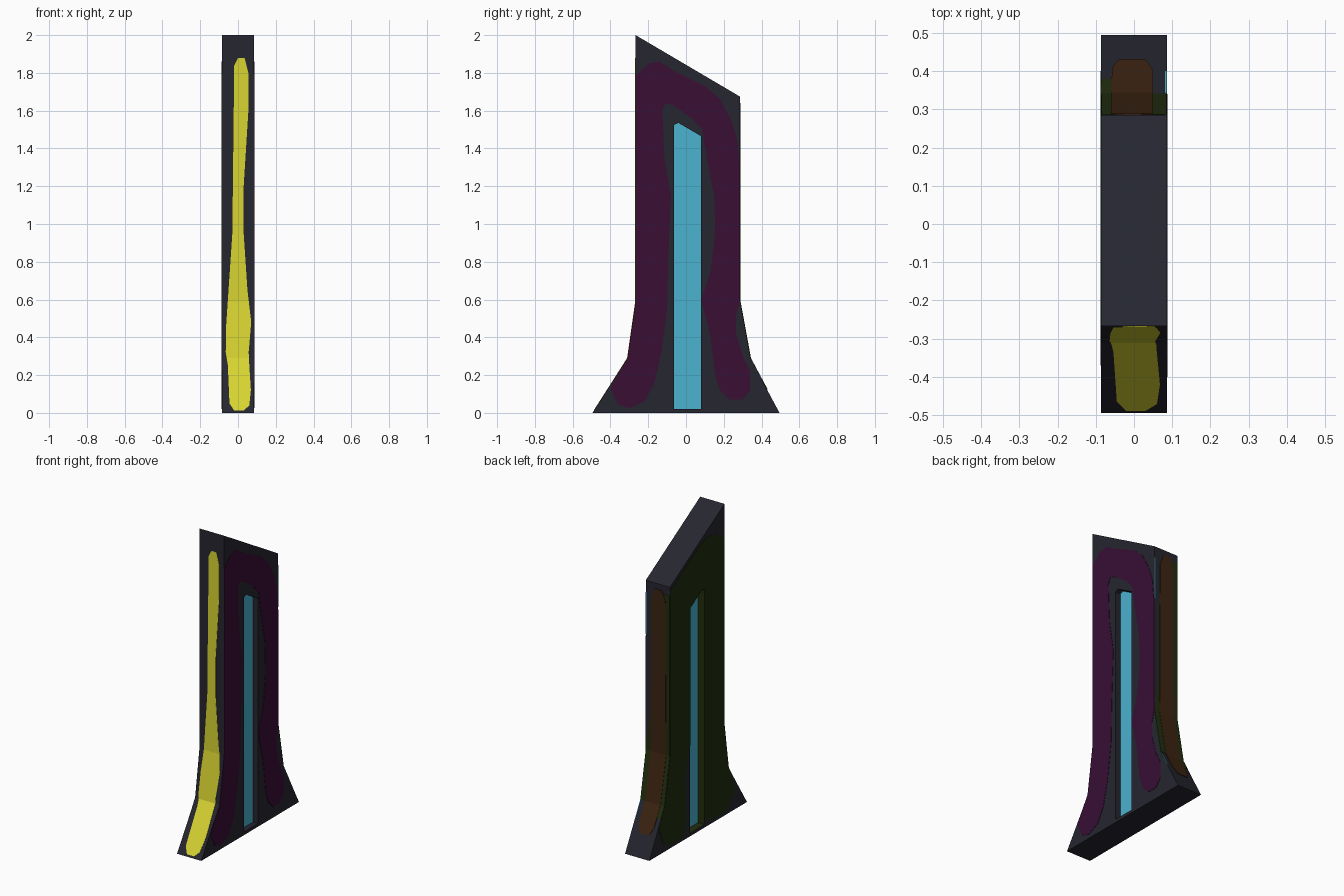
import bpy, bmesh

if "Cube" in bpy.data.objects:
    bpy.data.objects.remove(bpy.data.objects["Cube"])

H = 0.086  # half thickness of the slab


def material(name, rgb):
    m = bpy.data.materials.new(name)
    m.diffuse_color = (*rgb, 1)
    m.use_nodes = True
    m.node_tree.nodes["Principled BSDF"].inputs["Base Color"].default_value = m.diffuse_color
    return m


SLATE = material("slate", (0.0185, 0.0194, 0.029))
PURPLE = material("dark purple", (0.0395, 0.0044, 0.0343))
CYAN = material("cyan", (0.069, 0.445, 0.623))
YELLOW = material("yellow", (0.69, 0.66, 0.032))
OLIVE = material("dark olive", (0.0144, 0.0273, 0.0044))
BROWN = material("dark brown", (0.0452, 0.0176, 0.006))


def add_object(name, bm, *mats):
    bmesh.ops.recalc_face_normals(bm, faces=bm.faces)
    me = bpy.data.meshes.new(name)
    bm.to_mesh(me)
    bm.free()
    for m in mats:
        me.materials.append(m)
    ob = bpy.data.objects.new(name, me)
    bpy.context.collection.objects.link(ob)
    return ob


def prism(name, yz, x0, x1, *mats):
    """Extrude a side profile along x."""
    bm = bmesh.new()
    face = bm.faces.new([bm.verts.new((x0, y, z)) for y, z in yz])
    new = bmesh.ops.extrude_face_region(bm, geom=[face])["geom"]
    bmesh.ops.translate(bm, vec=(x1 - x0, 0, 0),
                        verts=[v for v in new if isinstance(v, bmesh.types.BMVert)])
    return add_object(name, bm, *mats)


# Slab with flared foot and slanted top
FRONT = [(-0.495, 0), (-0.31, 0.29), (-0.267, 0.59), (-0.267, 2.0)]
BACK = [(0.495, 0), (0.34, 0.29), (0.285, 0.59), (0.285, 1.675)]
body = prism("slab_body", FRONT + BACK[::-1], -H, H, SLATE, CYAN, OLIVE)

# Long slot recessed into both sides
WINDOW = [(-0.063, 0.02), (0.08, 0.02), (0.08, 1.465), (-0.04, 1.535), (-0.063, 1.525)]
cutters = [prism("slot_cutter", WINDOW, 0.05, 0.2),
           prism("slot_cutter", WINDOW, -0.2, -0.04)]
for c in cutters:
    c.hide_render = True
    mod = body.modifiers.new("slot", "BOOLEAN")
    mod.object = c
    mod.solver = "EXACT"
bpy.context.view_layer.update()
cut = bpy.data.meshes.new_from_object(
    body.evaluated_get(bpy.context.evaluated_depsgraph_get()))
body.modifiers.clear()
body.data = cut
for c in cutters:
    bpy.data.objects.remove(c)
cut.materials.clear()
for m in (SLATE, CYAN, OLIVE):
    cut.materials.append(m)

# Slot floors cyan, left slot walls olive
for p in cut.polygons:
    c = p.center
    in_slot = abs(c.y) < 0.1 and 0.01 < c.z < 1.6 and abs(c.x) > 0.01
    if in_slot and abs(p.normal.x) > 0.9 and abs(c.x) < 0.07:
        p.material_index = 1
    elif in_slot and c.x < 0 and abs(p.normal.x) < 0.1:
        p.material_index = 2
    else:
        p.material_index = 0


def edge_y(profile, z):
    for (y0, z0), (y1, z1) in zip(profile, profile[1:]):
        if z <= z1 + 1e-6:
            return y0 + (y1 - y0) * (z - z0) / (z1 - z0)
    return profile[-1][0]


def edge_plate(name, xz, profile, lift, mat):
    """Thin painted plate that follows the bent front or back edge."""
    bm = bmesh.new()
    bm.faces.new([bm.verts.new((x, 0, z)) for x, z in xz])
    bmesh.ops.triangulate(bm, faces=bm.faces)
    for z in (0.29, 0.59):
        bmesh.ops.bisect_plane(bm, geom=bm.verts[:] + bm.edges[:] + bm.faces[:],
                               plane_co=(0, 0, z), plane_no=(0, 0, 1))
    s = 1 if profile is BACK else -1
    for v in bm.verts:
        v.co.y = edge_y(profile, v.co.z) + s * lift
    new = bmesh.ops.extrude_face_region(bm, geom=bm.faces[:])["geom"]
    bmesh.ops.translate(bm, vec=(0, -s * (lift + 0.001), 0),
                        verts=[v for v in new if isinstance(v, bmesh.types.BMVert)])
    return add_object(name, bm, mat)


# Right side: purple brush band arching over the slot
prism("right_band", [
    (-0.265, 0.6), (-0.265, 1.79), (-0.24, 1.81), (-0.2, 1.85), (-0.14, 1.86),
    (-0.08, 1.82), (0.1, 1.73), (0.18, 1.66), (0.24, 1.55), (0.27, 1.45),
    (0.284, 1.3), (0.284, 0.59), (0.265, 0.52), (0.265, 0.42), (0.3, 0.3),
    (0.34, 0.22), (0.34, 0.12), (0.3, 0.07), (0.23, 0.07), (0.18, 0.12),
    (0.155, 0.2), (0.13, 0.4), (0.082, 0.6), (0.13, 0.75), (0.155, 0.95),
    (0.15, 1.15), (0.11, 1.35), (0.085, 1.5), (0.03, 1.56), (-0.07, 1.63),
    (-0.11, 1.64), (-0.125, 1.6), (-0.115, 1.35), (-0.08, 1.15), (-0.095, 0.8),
    (-0.1, 0.55), (-0.13, 0.32), (-0.17, 0.15), (-0.22, 0.06), (-0.3, 0.025),
    (-0.36, 0.045), (-0.4, 0.13), (-0.37, 0.19), (-0.31, 0.29)],
    H - 0.001, H + 0.002, PURPLE)

# Left side: broad olive patch around the slot
prism("left_patch", [
    (-0.265, 0.59), (-0.265, 1.79), (-0.2, 1.83), (-0.1, 1.86), (0, 1.82),
    (0.284, 1.65), (0.284, 0.59), (0.339, 0.29), (0.4, 0.17), (0.36, 0.06),
    (0.28, 0.02), (0.15, 0.02), (0.12, 0.1), (0.13, 0.4), (0.1, 0.55),
    (0.08, 0.59), (0.08, 1.465), (-0.04, 1.535), (-0.063, 1.525), (-0.063, 0.05),
    (-0.15, 0.02), (-0.3, 0.03), (-0.37, 0.12), (-0.34, 0.24), (-0.309, 0.29)],
    -H + 0.001, -H - 0.002, OLIVE)

# Front edge: yellow brush stroke
edge_plate("front_stroke", [
    (-0.02, 0.012), (-0.045, 0.05), (-0.045, 0.2), (-0.065, 0.32), (-0.063, 0.46),
    (-0.03, 0.52), (-0.005, 0.6), (-0.01, 0.75), (-0.03, 0.95), (-0.02, 1.25),
    (-0.005, 1.45), (0, 1.6), (-0.02, 1.84), (0, 1.88), (0.035, 1.88),
    (0.055, 1.8), (0.055, 1.6), (0.03, 1.2), (0.03, 0.95), (0.05, 0.65),
    (0.05, 0.53), (0.07, 0.48), (0.06, 0.42), (0.055, 0.35), (0.06, 0.25),
    (0.068, 0.12), (0.06, 0.04), (0.03, 0.012)], FRONT, 0.002, YELLOW)

# Back edge: olive ground, brown stroke and two cyan slivers
W = H - 0.001
edge_plate("back_ground", [
    (-W, 0.22), (-0.05, 0.22), (-0.05, 0.29), (W, 0.29), (W, 0.59),
    (-0.045, 0.62), (-0.045, 1.62), (-W, 1.62)], BACK, 0.002, OLIVE)
edge_plate("back_stroke", [
    (-0.04, 0.125), (-0.058, 0.17), (-0.06, 0.5), (-0.055, 1.58), (-0.03, 1.64),
    (0.02, 1.64), (0.045, 1.57), (0.05, 0.6), (0.05, 0.18), (0.03, 0.125)],
    BACK, 0.004, BROWN)
for z0, z1 in ((0.18, 0.288), (1.33, 1.6)):
    edge_plate("back_sliver", [(0.081, z0), (W, z0), (W, z1), (0.081, z1)],
               BACK, 0.002, CYAN)
